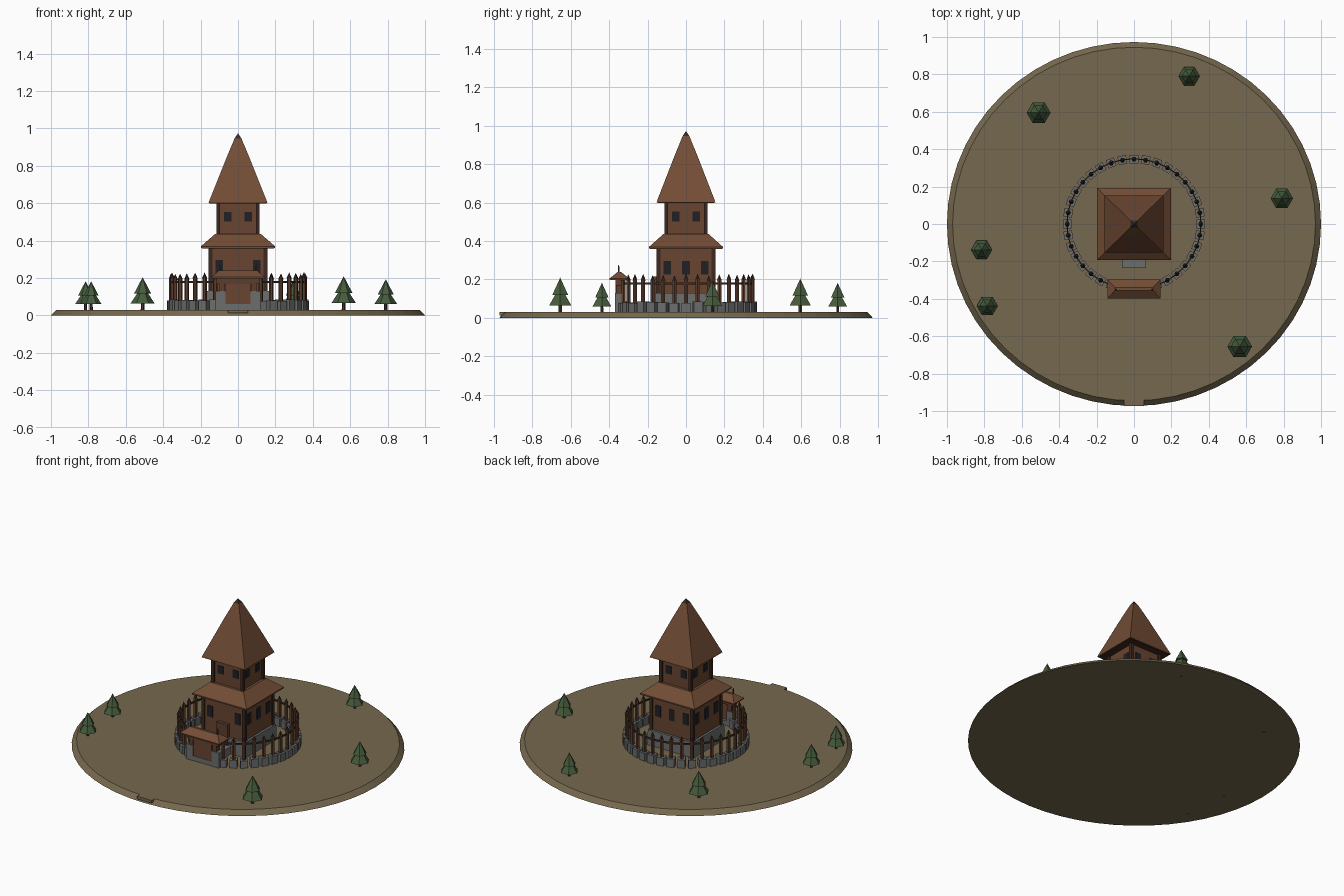
import bpy, bmesh, random
from math import sin, cos, pi, radians, sqrt
from mathutils import Matrix, Vector

random.seed(4)
cube = bpy.data.objects.get("Cube")
if cube:
    bpy.data.objects.remove(cube, do_unlink=True)


def material(name, r, g, b):
    m = bpy.data.materials.new(name)
    m.use_nodes = True
    m.diffuse_color = (r, g, b, 1)
    shader = m.node_tree.nodes["Principled BSDF"]
    shader.inputs["Base Color"].default_value = (r, g, b, 1)
    shader.inputs["Roughness"].default_value = 0.9
    return m


EARTH = material("earth", 0.18, 0.14, 0.077)
WALL = material("wall_wood", 0.14, 0.058, 0.03)
ROOF = material("roof_shingle", 0.17, 0.073, 0.036)
DARK = material("dark_timber", 0.045, 0.022, 0.014)
FENCE = material("fence_wood", 0.11, 0.047, 0.025)
STONE = material("grey_stone", 0.15, 0.158, 0.155)
GLASS = material("window_dark", 0.015, 0.015, 0.018)
LEAF = material("pine_green", 0.06, 0.105, 0.045)
TRUNK = material("trunk_brown", 0.065, 0.034, 0.02)


def loft(bm, x, y, rings, sides=4, turn=0.0):
    """Stack rings of (z, half width, half depth); a zero ring makes a tip."""
    grow = sqrt(2) if sides == 4 else 1
    start = pi / 4 if sides == 4 else 0
    rows = []
    for z, hx, hy in rings:
        if hx == 0:
            rows.append([bm.verts.new((x, y, z))])
            continue
        row = []
        for i in range(sides):
            a = start + 2 * pi * i / sides
            px, py = hx * grow * cos(a), hy * grow * sin(a)
            row.append(bm.verts.new((x + px * cos(turn) - py * sin(turn),
                                     y + px * sin(turn) + py * cos(turn), z)))
        rows.append(row)
    for low, high in zip(rows, rows[1:]):
        for i in range(sides):
            j = (i + 1) % sides
            if len(high) == 1:
                bm.faces.new((low[i], low[j], high[0]))
            else:
                bm.faces.new((low[i], low[j], high[j], high[i]))
    bm.faces.new(rows[0][::-1])
    if len(rows[-1]) > 1:
        bm.faces.new(rows[-1])


def box(bm, x, y, z0, z1, hx, hy, turn=0.0):
    loft(bm, x, y, [(z0, hx, hy), (z1, hx, hy)], 4, turn)


def finish(name, bm, mat):
    mesh = bpy.data.meshes.new(name)
    bmesh.ops.recalc_face_normals(bm, faces=bm.faces[:])
    bm.to_mesh(mesh)
    bm.free()
    mesh.materials.append(mat)
    ob = bpy.data.objects.new(name, mesh)
    bpy.context.scene.collection.objects.link(ob)


def solid(name, mat, x, y, rings, sides=4):
    bm = bmesh.new()
    loft(bm, x, y, rings, sides)
    finish(name, bm, mat)


DEPTH = 0.972  # the tower, fence and ground are slightly shallower than wide


def storey(name, mat, *rings):
    solid(name, mat, 0, 0, [(z, h, h * DEPTH) for z, h in rings])


# Ground disc with sloped rim, and the end of the path that notches its front
TOP = 0.03
solid("ground", EARTH, 0, 0, [(0, 1, 0.973), (TOP, 0.97, 0.945)], 56)
bm = bmesh.new()
box(bm, 0, -0.957, 0.012, TOP, 0.053, 0.015)
finish("path_end", bm, EARTH)

# Tower: stone footing, two storeys, two roofs with dark soffits, finial
storey("footing", STONE, (TOP, 0.168), (0.13, 0.165))
storey("lower_storey", WALL, (0.13, 0.15), (0.375, 0.15))
storey("upper_storey", WALL, (0.42, 0.105), (0.612, 0.105))
storey("lower_soffit", DARK, (0.358, 0.192), (0.363, 0.195))
storey("lower_roof", ROOF, (0.362, 0.198), (0.37, 0.198), (0.436, 0.122))
storey("upper_soffit", DARK, (0.598, 0.15), (0.603, 0.153))
storey("upper_roof", ROOF, (0.602, 0.157), (0.61, 0.155), (0.7, 0.119),
       (0.845, 0.061), (0.947, 0.018))
storey("roof_finial", DARK, (0.947, 0.018), (0.974, 0))

# Corner posts of both storeys
bm = bmesh.new()
for sx in (-1, 1):
    for sy in (-DEPTH, DEPTH):
        box(bm, sx * 0.147, sy * 0.147, 0.13, 0.36, 0.01, 0.01)
        box(bm, sx * 0.106, sy * 0.106, 0.43, 0.6, 0.01, 0.01)
finish("corner_posts", bm, DARK)

# Windows as thin plates, the same on each side except the middle front one
bm = bmesh.new()
for side in range(4):
    spin = Matrix.Rotation(side * pi / 2, 3, 'Z')
    lower = (-0.1, 0.1) if side == 0 else (-0.1, 0, 0.1)
    plates = [(x, 0.151, 0.225, 0.297) for x in lower]
    plates += [(x, 0.106, 0.502, 0.553) for x in (-0.055, 0.055)]
    for x, out, z0, z1 in plates:
        p = spin @ Vector((x, -out, 0))
        box(bm, p.x, p.y * DEPTH, z0, z1, 0.02, 0.003, side * pi / 2)
finish("windows", bm, GLASS)

# Tower door and step
bm = bmesh.new()
box(bm, 0, -0.15, 0.08, 0.215, 0.04, 0.018)
finish("tower_door", bm, FENCE)
solid("door_step", STONE, 0, -0.195, [(TOP, 0.064, 0.04), (0.08, 0.064, 0.04)])

# Ring fence: stone blocks, pointed stakes and a rail, open at the gate
R = 0.357
blocks, stakes, tips, rails = (bmesh.new() for _ in range(4))
for step in range(-16, 17):
    a = radians(90 + 10 * step)
    x, y = R * cos(a), R * DEPTH * sin(a)
    box(blocks, x, y, TOP, random.uniform(0.076, 0.086), 0.023, 0.023, a)
    top = random.uniform(0.19, 0.202)
    loft(stakes, x, y, [(0.07, 0.012, 0.012), (top, 0.012, 0.012)], 6)
    loft(tips, x, y, [(top, 0.014, 0.014), (top + 0.03, 0, 0)], 6)
    if step < 16:
        b = a + radians(5)
        box(rails, R * cos(b), R * DEPTH * sin(b), 0.174, 0.185, 0.003, 0.031, b)
finish("fence_blocks", blocks, STONE)
finish("fence_stakes", stakes, FENCE)
finish("stake_tips", tips, DARK)
finish("fence_rail", rails, DARK)

# Gate: stone piers, timber posts, lintel, door, hipped roof and finials
GY = -0.347
piers, timber, finials = (bmesh.new() for _ in range(3))
for s in (-1, 1):
    box(piers, s * 0.094, GY, TOP, 0.13, 0.026, 0.024)
    box(timber, s * 0.085, GY, 0.13, 0.21, 0.014, 0.018)
    loft(finials, s * 0.098, GY - 0.004,
         [(0.23, 0.004, 0.004), (0.265, 0.004, 0.004), (0.278, 0, 0)])
box(timber, 0, GY, 0.168, 0.206, 0.115, 0.02)
finish("gate_piers", piers, STONE)
finish("gate_timber", timber, FENCE)
finish("gate_finials", finials, DARK)
solid("gate_roof", ROOF, 0, GY,
      [(0.198, 0.143, 0.052), (0.205, 0.143, 0.052), (0.24, 0.102, 0.008)])
solid("gate_sill", STONE, 0, GY, [(TOP, 0.07, 0.022), (0.06, 0.07, 0.022)])
solid("gate_door", WALL, 0, GY - 0.008, [(0.056, 0.066, 0.012), (0.172, 0.066, 0.012)])

# Pine trees: position and crown radius
pines = [(-0.51, 0.595, 0.064), (0.295, 0.79, 0.056), (0.79, 0.137, 0.06),
         (-0.815, -0.138, 0.056), (-0.785, -0.438, 0.056), (0.565, -0.655, 0.066)]
crowns, trunks = bmesh.new(), bmesh.new()
for x, y, r in pines:
    s = r / 0.065
    loft(trunks, x, y, [(0, 0.011 * s, 0.011 * s),
                        (TOP + 0.05 * s, 0.009 * s, 0.009 * s)], 6)
    for base, tip, width in ((0.035, 0.135, 1), (0.088, 0.177, 0.72)):
        loft(crowns, x, y, [(TOP + base * s, width * r, width * r),
                            (TOP + tip * s, 0, 0)], 6)
finish("pine_trunks", trunks, TRUNK)
finish("pine_crowns", crowns, LEAF)
